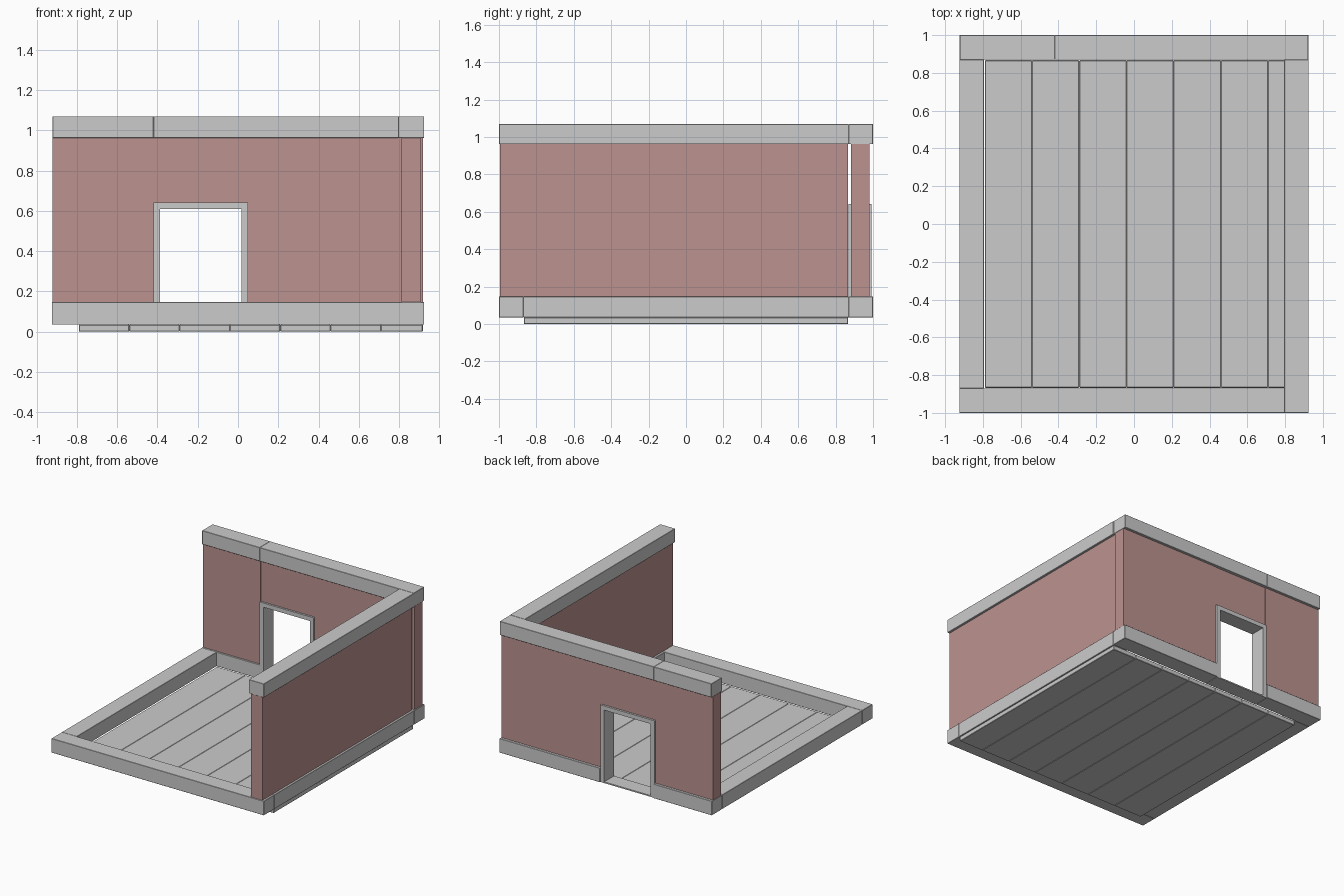
import bpy
import bmesh

if "Cube" in bpy.data.objects:
    bpy.data.objects.remove(bpy.data.objects["Cube"])

wall_mat = bpy.data.materials.new("wall_red")
wall_mat.diffuse_color = (0.5, 0.29, 0.28, 1)
wall_mat.use_nodes = True
wall_mat.node_tree.nodes["Principled BSDF"].inputs["Base Color"].default_value = wall_mat.diffuse_color


def box(name, x, y, z, mat=None, bevel=0.0):
    """Axis-aligned box from (min, max) pairs, optionally with eased edges."""
    bm = bmesh.new()
    bmesh.ops.create_cube(bm, size=1)
    for v in bm.verts:
        for i, (lo, hi) in enumerate((x, y, z)):
            v.co[i] = lo if v.co[i] < 0 else hi
    mesh = bpy.data.meshes.new(name)
    bm.to_mesh(mesh)
    bm.free()
    ob = bpy.data.objects.new(name, mesh)
    bpy.context.collection.objects.link(ob)
    if mat:
        mesh.materials.append(mat)
    if bevel:
        m = ob.modifiers.new("edge", "BEVEL")
        m.width = bevel
        m.segments = 1
    return ob


X, Y = 0.925, 1.0          # outer half sizes
T = 0.13                   # beam thickness
BASE = (0.035, 0.147)      # foundation beam heights
WALL = (0.147, 0.962)      # wall heights
CAP = (0.962, 1.07)        # top beam heights
D0, D1 = -0.42, 0.05       # doorway sides
DTOP = 0.642

# Floor planks
edges = [-0.79 + 0.25 * i for i in range(7)] + [0.918]
for i in range(7):
    box(f"floor_plank_{i + 1}", (edges[i], edges[i + 1]), (-0.867, 0.867),
        (0, 0.035), bevel=0.003)

# Foundation beams, the back one interrupted by the doorway
beams = {
    "base_front": ((-X, X), (-Y, -Y + T)),
    "base_left": ((-X, -X + T), (-Y + T, Y - T)),
    "base_right": ((X - T, X), (-Y + T, Y - T)),
    "base_back_left": ((-X, D0), (Y - T, Y)),
    "base_back_right": ((D1, X), (Y - T, Y)),
}
for name, (x, y) in beams.items():
    box(name, x, y, BASE, bevel=0.002)

# Walls
box("wall_right", (0.812, 0.908), (-0.995, 0.866), WALL, wall_mat)
box("wall_back_left", (-0.922, D0), (0.882, 0.98), WALL, wall_mat)
box("wall_back_right", (D1, 0.92), (0.882, 0.98), WALL, wall_mat)
box("wall_over_door", (D0, D1), (0.885, 0.977), (DTOP, WALL[1]), wall_mat)

# Top beams
box("cap_right", (X - T, X), (-Y, Y - T), CAP, bevel=0.002)
box("cap_back_left", (-0.922, D0), (Y - T, Y), CAP, bevel=0.002)
box("cap_back_right", (D0, 0.922), (Y - T, Y), CAP, bevel=0.002)

# Door frame with a thin threshold
FY = (0.87, 0.993)
F = 0.033
box("door_jamb_left", (D0, D0 + F), FY, (BASE[0], DTOP - F))
box("door_jamb_right", (D1 - F, D1), FY, (BASE[0], DTOP - F))
box("door_lintel", (D0, D1), FY, (DTOP - F, DTOP))
box("door_threshold", (D0 + F, D1 - F), FY, (BASE[0], 0.045))
